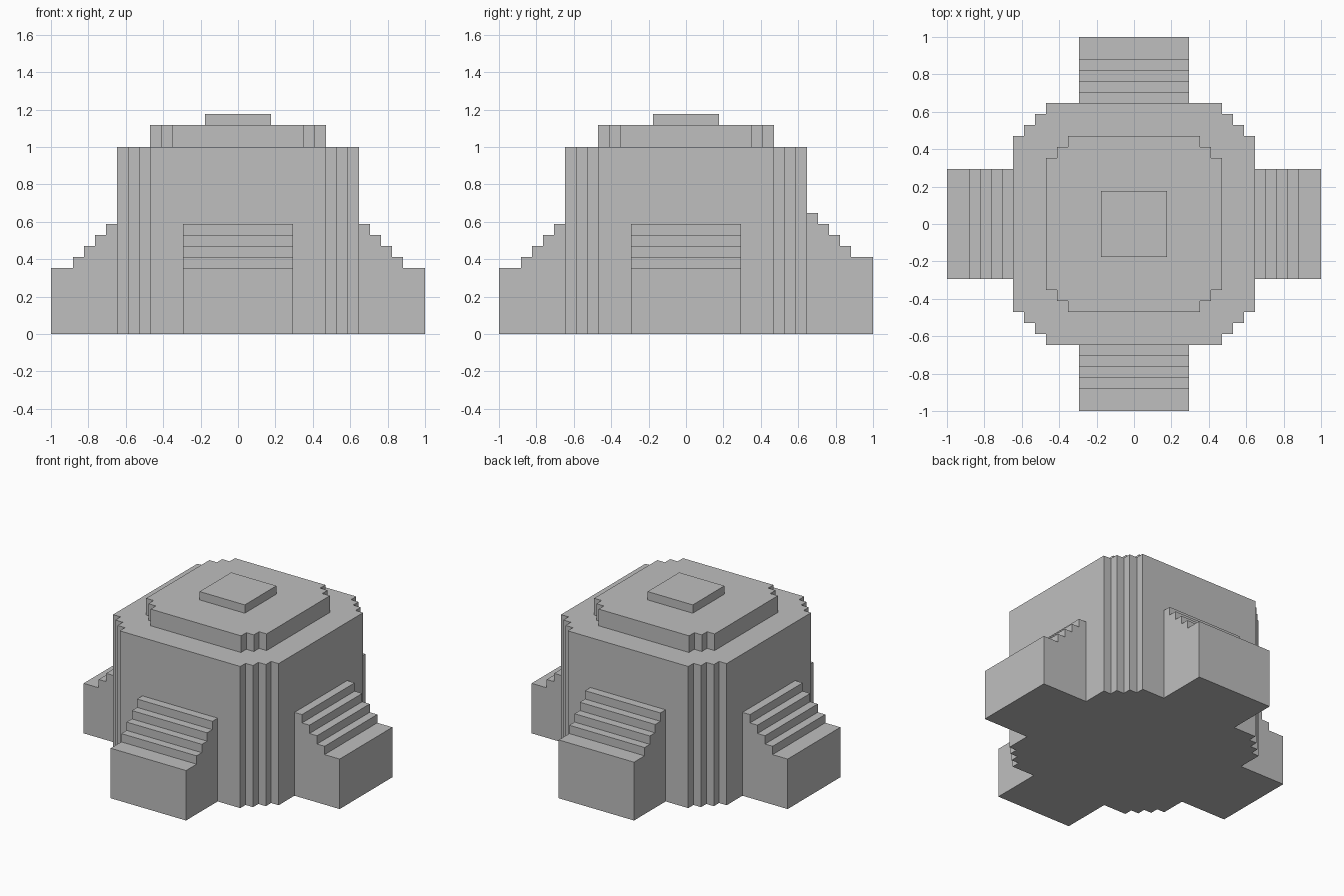
import bpy
import bmesh
from math import pi
from mathutils import Matrix

U = 1 / 17  # one block of the stepped grid

cube = bpy.data.objects.get("Cube")
if cube:
    bpy.data.objects.remove(cube, do_unlink=True)

stone = bpy.data.materials.new("grey stone")
stone.use_nodes = True
GREY = (0.52, 0.52, 0.52, 1)
stone.diffuse_color = GREY
stone.node_tree.nodes["Principled BSDF"].inputs["Base Color"].default_value = GREY


def prism(name, outline, height, transform):
    """Extrude a flat outline along +z, then place it; all sizes in blocks."""
    bm = bmesh.new()
    face = bm.faces.new([bm.verts.new((x, y, 0)) for x, y in outline])
    top = bmesh.ops.extrude_face_region(bm, geom=[face])["geom"]
    bmesh.ops.translate(bm, vec=(0, 0, height),
                        verts=[v for v in top if isinstance(v, bmesh.types.BMVert)])
    bm.transform(Matrix.Scale(U, 4) @ transform)
    bmesh.ops.recalc_face_normals(bm, faces=bm.faces)
    mesh = bpy.data.meshes.new(name)
    bm.to_mesh(mesh)
    bm.free()
    mesh.materials.append(stone)
    obj = bpy.data.objects.new(name, mesh)
    bpy.context.collection.objects.link(obj)
    return obj


def notched_square(half, notches):
    """Square outline whose corners are cut back in single-block steps."""
    corner = [(half, half - notches)]
    for i in range(notches):
        y = half - notches + i + 1
        if i < notches:
            corner += [(half - i - 1, y - 1), (half - i - 1, y)]
    outline = []
    for turn in range(4):
        for x, y in corner:
            for _ in range(turn):
                x, y = -y, x
            outline.append((x, y))
    return outline


# Stacked tiers: body, roof and cap
for name, half, notches, base, height in (
        ("body", 11, 3, 0, 17), ("roof_tier", 8, 2, 17, 2), ("roof_cap", 3, 0, 19, 1)):
    prism(name, notched_square(half, notches), height, Matrix.Translation((0, 0, base)))


def stair_profile(low):
    """Side outline of a stair: a wide landing, then four rising steps."""
    points = [(11, 0), (17, 0), (17, low)]
    for i in range(4):
        points += [(15 - i, low + i), (15 - i, low + i + 1)]
    return points + [(11, low + 4)]


# Four stairs around the body; the back one is a step higher
for turn, (side, low) in enumerate((("left", 6), ("back", 7), ("right", 6), ("front", 6))):
    upright = Matrix.Translation((0, 5, 0)) @ Matrix.Rotation(pi / 2, 4, "X")
    prism(side + "_stair", stair_profile(low), 10,
          Matrix.Rotation(turn * pi / 2, 4, "Z") @ upright)
